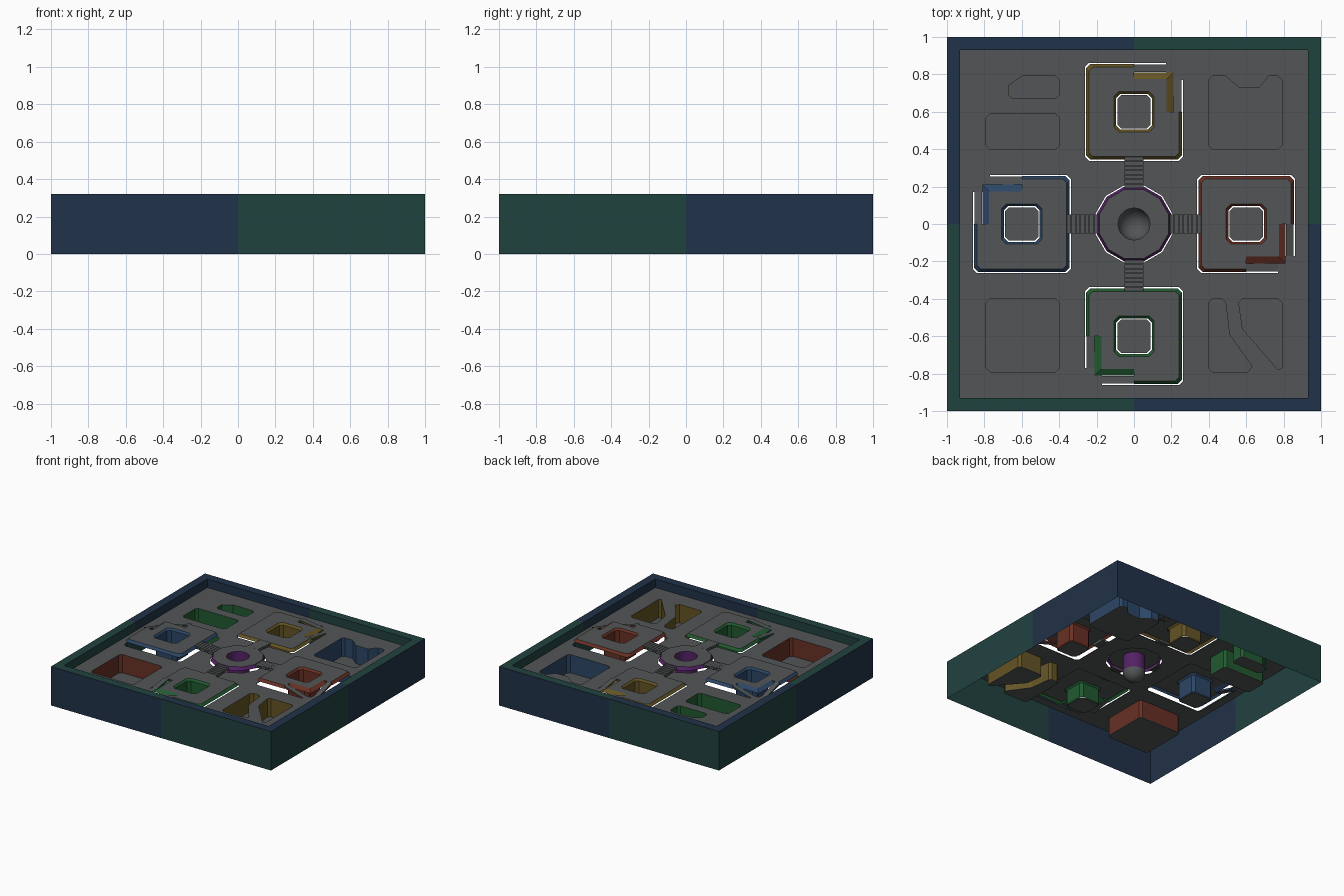
import bpy, bmesh, math
from mathutils import Matrix

if "Cube" in bpy.data.objects:
    bpy.data.objects.remove(bpy.data.objects["Cube"])


def material(name, r, g, b):
    m = bpy.data.materials.new(name)
    lin = [(c / 255 / 12.92 if c < 10 else ((c / 255 + 0.055) / 1.055) ** 2.4) for c in (r, g, b)]
    m.diffuse_color = (*lin, 1)
    m.use_nodes = True
    m.node_tree.nodes["Principled BSDF"].inputs["Base Color"].default_value = m.diffuse_color
    return m


GRAY = material("gray", 82, 85, 86)
NAVY = material("navy", 32, 50, 72)
TEAL = material("teal", 32, 66, 63)
RED = material("red", 104, 48, 36)
YELLOW = material("yellow", 100, 84, 36)
GREEN = material("green", 33, 90, 48)
BLUE = material("blue", 44, 70, 102)
PURPLE = material("purple", 84, 34, 102)

FLOOR_Z = 0.25
PIT_Z = 0.10
THICK = 0.004


def add_mesh(name, bm, *mats):
    me = bpy.data.meshes.new(name)
    bm.to_mesh(me)
    bm.free()
    for m in mats:
        me.materials.append(m)
    ob = bpy.data.objects.new(name, me)
    bpy.context.collection.objects.link(ob)
    return ob


def plate(name, loops, z, mat):
    """Thin flat sheet with its top at z; first loop is the outline, the rest are holes."""
    cu = bpy.data.curves.new(name + "_outline", 'CURVE')
    cu.dimensions, cu.fill_mode, cu.extrude = '2D', 'BOTH', THICK / 2
    for loop in loops:
        s = cu.splines.new('POLY')
        s.points.add(len(loop) - 1)
        for p, (x, y) in zip(s.points, loop):
            p.co = (x, y, 0, 1)
        s.use_cyclic_u = True
    tmp = bpy.data.objects.new(name + "_outline", cu)
    bpy.context.collection.objects.link(tmp)
    bpy.context.view_layer.update()
    me = bpy.data.meshes.new_from_object(tmp.evaluated_get(bpy.context.evaluated_depsgraph_get()))
    bpy.data.objects.remove(tmp)
    me.name = name
    me.transform(Matrix.Translation((0, 0, z - THICK / 2)))
    me.materials.clear()
    me.materials.append(mat)
    ob = bpy.data.objects.new(name, me)
    bpy.context.collection.objects.link(ob)
    return ob


def loft(name, a, za, b, zb, mat):
    """Wall strip between two matching loops."""
    bm = bmesh.new()
    va = [bm.verts.new((x, y, za)) for x, y in a]
    vb = [bm.verts.new((x, y, zb)) for x, y in b]
    n = len(a)
    for i in range(n):
        j = (i + 1) % n
        bm.faces.new((va[i], va[j], vb[j], vb[i]))
    return add_mesh(name, bm, mat)


def rect(x0, x1, y0, y1, c):
    return [(x0 + c, y0), (x1 - c, y0), (x1, y0 + c), (x1, y1 - c),
            (x1 - c, y1), (x0 + c, y1), (x0, y1 - c), (x0, y0 + c)]


def ngon(r, n, phase=0.0):
    return [(r * math.cos(2 * math.pi * i / n + phase), r * math.sin(2 * math.pi * i / n + phase))
            for i in range(n)]


def shrink(loop, f):
    cx = sum(p[0] for p in loop) / len(loop)
    cy = sum(p[1] for p in loop) / len(loop)
    return [(cx + (x - cx) * f, cy + (y - cy) * f) for x, y in loop]


def turned(loop, k):
    """Move a loop drawn around the right-hand platform by k quarter turns."""
    out = []
    for x, y in loop:
        x += 0.6
        for _ in range(k):
            x, y = -y, x
        out.append((x, y))
    return out


# Frame: open shell of outer wall, rim and inner lip, colours alternate by quadrant and swap on the rim
bm = bmesh.new()
profile = [(1, 0), (1, 0.32), (0.93, 0.32), (0.93, FLOOR_Z - THICK)]
around = [(1, 0), (1, 1), (0, 1), (-1, 1), (-1, 0), (-1, -1), (0, -1), (1, -1)]
rings = [[bm.verts.new((x * s, y * s, z)) for x, y in around] for s, z in profile]
for k in range(3):
    for i in range(8):
        j = (i + 1) % 8
        r0, r1 = rings[k], rings[k + 1]
        f = bm.faces.new((r0[i], r0[j], r1[j], r1[i]))
        x, y, _ = f.calc_center_median()
        f.material_index = int((x * y < 0) != (k > 0))
add_mesh("frame", bm, NAVY, TEAL)

# Corner pits: outline, colour
pits = {
    "red_square_pit": (rect(-0.79, -0.4, -0.79, -0.4, 0.02), RED),
    "blue_notched_pit": ([(0.42, 0.4), (0.77, 0.4), (0.79, 0.42), (0.79, 0.77), (0.77, 0.79), (0.72, 0.79),
                          (0.67, 0.73), (0.56, 0.73), (0.49, 0.79), (0.42, 0.79), (0.4, 0.77), (0.4, 0.42)], BLUE),
    "green_wide_pit": (rect(-0.79, -0.4, 0.4, 0.59, 0.02), GREEN),
    "green_small_pit": ([(-0.65, 0.67), (-0.42, 0.67), (-0.4, 0.69), (-0.4, 0.77), (-0.42, 0.79),
                         (-0.6, 0.79), (-0.67, 0.74), (-0.67, 0.69)], GREEN),
    "yellow_left_pit": ([(0.42, -0.79), (0.61, -0.79), (0.63, -0.76), (0.51, -0.59), (0.49, -0.42),
                         (0.47, -0.4), (0.42, -0.4), (0.4, -0.42), (0.4, -0.77)], YELLOW),
    "yellow_right_pit": ([(0.77, -0.78), (0.79, -0.77), (0.79, -0.42), (0.77, -0.4), (0.58, -0.4),
                          (0.56, -0.42), (0.58, -0.56)], YELLOW),
}
for name, (loop, mat) in pits.items():
    loft(name + "_wall", loop, FLOOR_Z, loop, PIT_Z, mat)
    plate(name + "_bottom", [loop], PIT_Z, GRAY)

# Main floor with pit openings, platform openings and centre opening
opening = [(-0.24, -0.262), (0.17, -0.262), (0.17, -0.21), (0.21, -0.21), (0.21, -0.17), (0.262, -0.17),
           (0.262, 0.24), (0.24, 0.262), (-0.24, 0.262), (-0.262, 0.24), (-0.262, -0.24)]
holes = [p[0] for p in pits.values()] + [turned(opening, k) for k in range(4)]
holes.append(ngon(0.213, 12, math.pi / 12))
plate("floor", [rect(-0.93, 0.93, -0.93, 0.93, 0.001)] + holes, FLOOR_Z, GRAY)

# Centre dais with bowl
CZ = 0.29
dais, dais_low = ngon(0.192, 12, math.pi / 12), ngon(0.206, 12, math.pi / 12)
well = ngon(0.085, 32)
plate("dais_top", [dais, well], CZ, GRAY)
loft("dais_edge", dais, CZ, dais_low, CZ - 0.025, PURPLE)
loft("dais_well_wall", well, CZ, well, 0.16, PURPLE)
bm = bmesh.new()
bmesh.ops.create_uvsphere(bm, u_segments=32, v_segments=16, radius=0.085)
bmesh.ops.delete(bm, geom=[v for v in bm.verts if v.co.z > 0.001], context='VERTS')
bmesh.ops.reverse_faces(bm, faces=bm.faces)
for f in bm.faces:
    f.smooth = True
add_mesh("dais_bowl", bm, GRAY).location.z = 0.16

# Four platforms, each with skirt, socket, two ramps and a stair to the dais
top = [(-0.22, -0.24), (0, -0.24), (0, -0.175), (0.175, -0.175), (0.175, 0), (0.24, 0),
       (0.24, 0.22), (0.22, 0.24), (-0.22, 0.24), (-0.24, 0.22), (-0.24, -0.22)]
low = [(-0.234, -0.256), (0, -0.256), (0, -0.21), (0.21, -0.21), (0.21, 0), (0.256, 0),
       (0.256, 0.234), (0.234, 0.256), (-0.234, 0.256), (-0.256, 0.234), (-0.256, -0.234)]
for k, (label, mat, pz) in enumerate([("red", RED, 0.30), ("yellow", YELLOW, 0.275),
                                      ("blue", BLUE, 0.30), ("green", GREEN, 0.275)]):
    socket = turned(rect(-0.108, 0.108, -0.108, 0.108, 0.027), k)
    socket_low = turned(rect(-0.095, 0.095, -0.095, 0.095, 0.022), k)
    plate(label + "_platform", [turned(top, k), socket], pz, GRAY)
    loft(label + "_platform_skirt", turned(top, k), pz, turned(low, k), pz - 0.02, mat)
    loft(label + "_socket_rim", socket, pz, socket_low, pz - 0.015, mat)
    loft(label + "_socket_wall", socket_low, pz - 0.015, socket_low, 0.14, mat)
    plate(label + "_socket_bottom", [shrink(socket_low, 0.94)], 0.14, GRAY)

    bm = bmesh.new()
    ramps = [[(0.212, -0.17), (0.254, -0.17), (0.254, 0), (0.212, 0)],
             [(0.17, -0.212), (0.17, -0.254), (0, -0.254), (0, -0.212)]]
    for ramp in ramps:
        pts = turned(ramp, k)
        zs = (FLOOR_Z, FLOOR_Z, pz, pz)
        t = [bm.verts.new((x, y, z)) for (x, y), z in zip(pts, zs)]
        b = [bm.verts.new((x, y, z - 0.015)) for (x, y), z in zip(pts, zs)]
        bm.faces.new(t)
        bm.faces.new(b[::-1])
        for i in range(4):
            f = bm.faces.new((t[i], b[i], b[(i + 1) % 4], t[(i + 1) % 4]))
            f.material_index = 1
    bmesh.ops.recalc_face_normals(bm, faces=bm.faces)
    add_mesh(label + "_ramps", bm, GRAY, mat)

    bm = bmesh.new()
    steps = 7
    for i in range(steps):
        z = CZ + (pz - CZ) * (i + 0.5) / steps - 0.002
        r = 0.19 + 0.17 * (i + 0.5) / steps
        m = (Matrix.Rotation(k * math.pi / 2, 4, 'Z') @ Matrix.Translation((r, 0, z - 0.01))
             @ Matrix.Diagonal((0.17 / steps - 0.003, 0.1, 0.02, 1)))
        bmesh.ops.create_cube(bm, size=1, matrix=m)
    add_mesh(label + "_stair", bm, GRAY)
